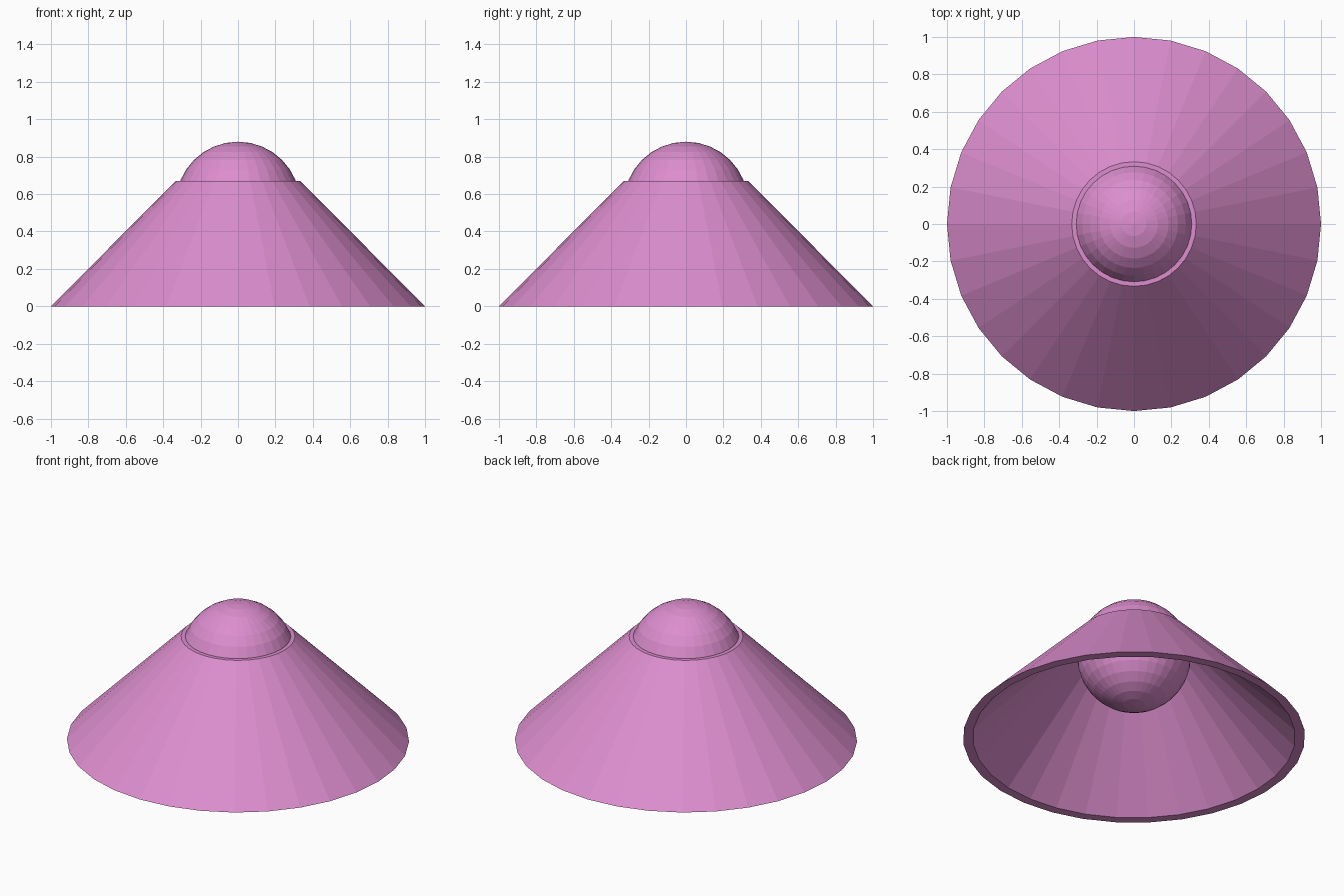
import bpy, bmesh, math
from mathutils import Matrix

if "Cube" in bpy.data.objects:
    bpy.data.objects.remove(bpy.data.objects["Cube"])

SIDES = 32

mat = bpy.data.materials.new("pink")
mat.diffuse_color = (0.72, 0.27, 0.62, 1)
mat.use_nodes = True
mat.node_tree.nodes["Principled BSDF"].inputs["Base Color"].default_value = mat.diffuse_color


def add_object(name, bm):
    bmesh.ops.recalc_face_normals(bm, faces=bm.faces)
    mesh = bpy.data.meshes.new(name)
    bm.to_mesh(mesh)
    bm.free()
    mesh.materials.append(mat)
    obj = bpy.data.objects.new(name, mesh)
    bpy.context.collection.objects.link(obj)
    return obj


# Conical shade: closed wall profile (radius, z) revolved around z
profile = [(1.0, 0), (0.333, 0.67), (0.272, 0.67), (0.943, 0)]
bm = bmesh.new()
rings = [[bm.verts.new((r * math.cos(a), r * math.sin(a), z))
          for a in (2 * math.pi * i / SIDES for i in range(SIDES))]
         for r, z in profile]
for k, ring in enumerate(rings):
    upper = rings[(k + 1) % len(rings)]
    for i in range(SIDES):
        j = (i + 1) % SIDES
        bm.faces.new((ring[i], ring[j], upper[j], upper[i]))
add_object("lamp_shade", bm)

# Bulb: faceted sphere poking out of the top opening
bm = bmesh.new()
bmesh.ops.create_uvsphere(bm, u_segments=SIDES, v_segments=16, radius=0.333,
                          matrix=Matrix.Translation((0, 0, 0.547)))
add_object("bulb", bm)
